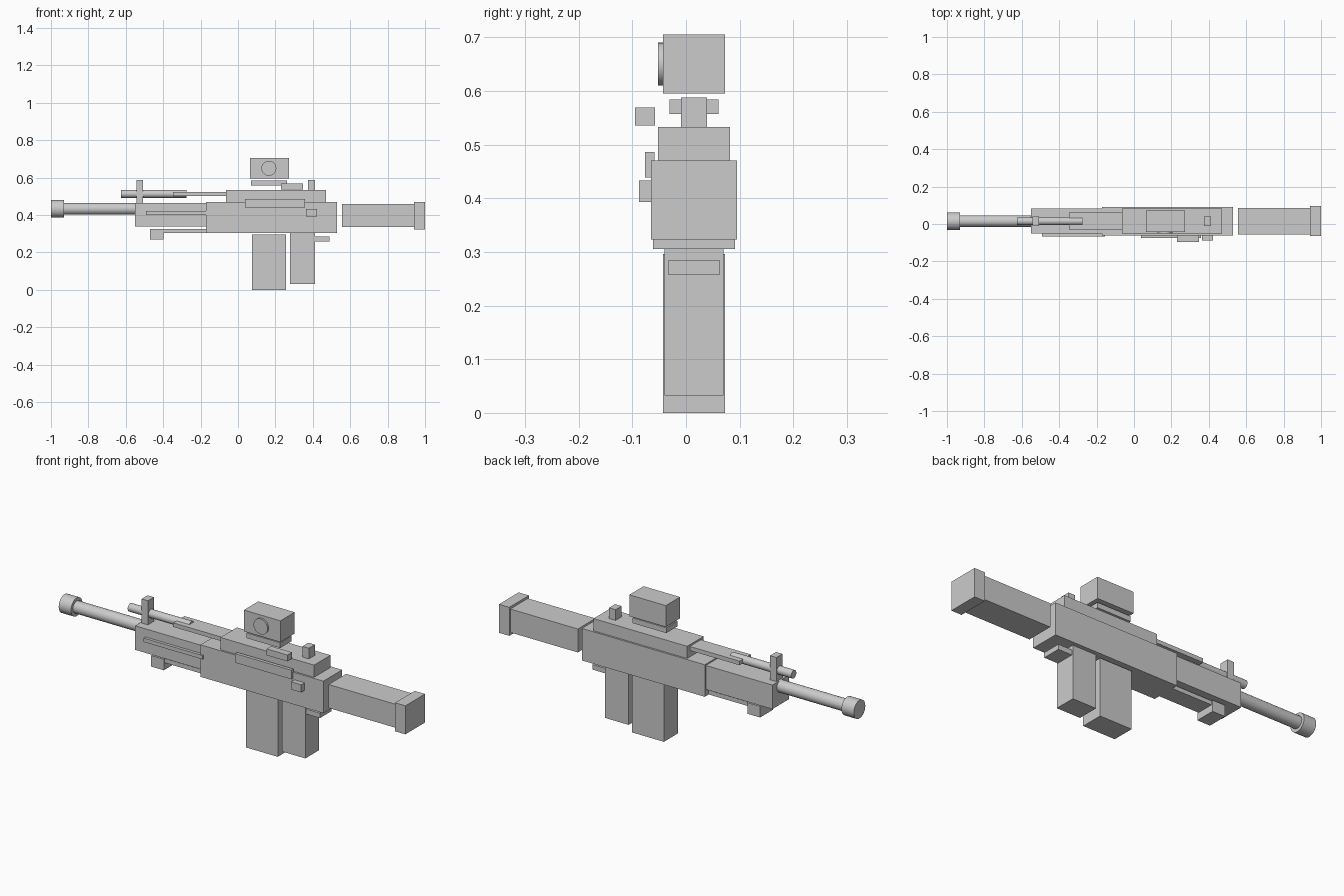
import bpy, math

if "Cube" in bpy.data.objects:
    bpy.data.objects.remove(bpy.data.objects["Cube"])

grey = bpy.data.materials.new("plain grey")
grey.diffuse_color = (0.6, 0.6, 0.6, 1)
grey.use_nodes = True
grey.node_tree.nodes["Principled BSDF"].inputs["Base Color"].default_value = grey.diffuse_color
CY = 0.015  # centre plane of the model


def finish(name):
    ob = bpy.context.object
    ob.name = name
    ob.data.materials.append(grey)
    return ob


def box(name, x, y, z):
    """Box from (min, max) ranges; a single y number is a width about the centre plane."""
    if not isinstance(y, tuple):
        y = (CY - y / 2, CY + y / 2)
    rng = (x, y, z)
    bpy.ops.mesh.primitive_cube_add(size=1)
    ob = finish(name)
    for v in ob.data.vertices:
        v.co = [(a + b) / 2 + c * (b - a) for (a, b), c in zip(rng, v.co)]
    return ob


def rod(name, centre, radius, length, axis):
    """Smooth capped cylinder along x or y."""
    rot = (0, math.pi / 2, 0) if axis == 'x' else (math.pi / 2, 0, 0)
    bpy.ops.mesh.primitive_cylinder_add(vertices=32, radius=radius, depth=length,
                                        location=centre, rotation=rot)
    bpy.ops.object.shade_smooth_by_angle(angle=math.radians(35))
    return finish(name)


# Main body
box("receiver", (-0.171, 0.53), 0.153, (0.305, 0.47))
box("upper_receiver", (-0.064, 0.47), 0.134, (0.468, 0.533))
box("handguard", (-0.55, -0.17), 0.134, (0.339, 0.463))

# Stock
box("stock", (0.556, 0.942), 0.143, (0.337, 0.458))
box("butt_plate", (0.941, 1.0), 0.16, (0.323, 0.47))

# Barrel and tube above it
rod("barrel", (-0.73, CY, 0.433), 0.031, 0.40, 'x')
rod("muzzle", (-0.965, CY, 0.433), 0.047, 0.07, 'x')
rod("gas_tube", (-0.45, CY, 0.513), 0.021, 0.35, 'x')
box("gas_block", (-0.348, -0.062), 0.091, (0.503, 0.524))

# Sights
box("front_sight", (-0.543, -0.507), 0.049, (0.463, 0.587))
box("rear_sight", (0.374, 0.411), 0.049, (0.53, 0.588))

# Optic, its mount and side lens
box("optic_mount", (0.07, 0.262), 0.091, (0.557, 0.584))
box("optic", (0.064, 0.272), 0.116, (0.595, 0.705))
rod("optic_lens", (0.165, -0.045, 0.65), 0.04, 0.014, 'y')

# Details on the front side
box("charging_handle", (0.23, 0.348), (-0.095, -0.058), (0.536, 0.569))
box("side_plate", (0.037, 0.358), (-0.076, -0.059), (0.439, 0.486))
box("selector", (0.364, 0.422), (-0.088, -0.06), (0.393, 0.433))
box("handguard_strip", (-0.492, -0.155), (-0.067, -0.05), (0.401, 0.421))

# Underside parts
box("lower_rail", (-0.4, -0.147), 0.09, (0.305, 0.326))
box("foregrip", (-0.47, -0.397), 0.105, (0.269, 0.326))
box("magazine", (0.075, 0.257), 0.116, (0.0, 0.296))
box("grip", (0.278, 0.412), 0.11, (0.032, 0.308))
box("grip_tang", (0.41, 0.49), 0.097, (0.258, 0.284))
